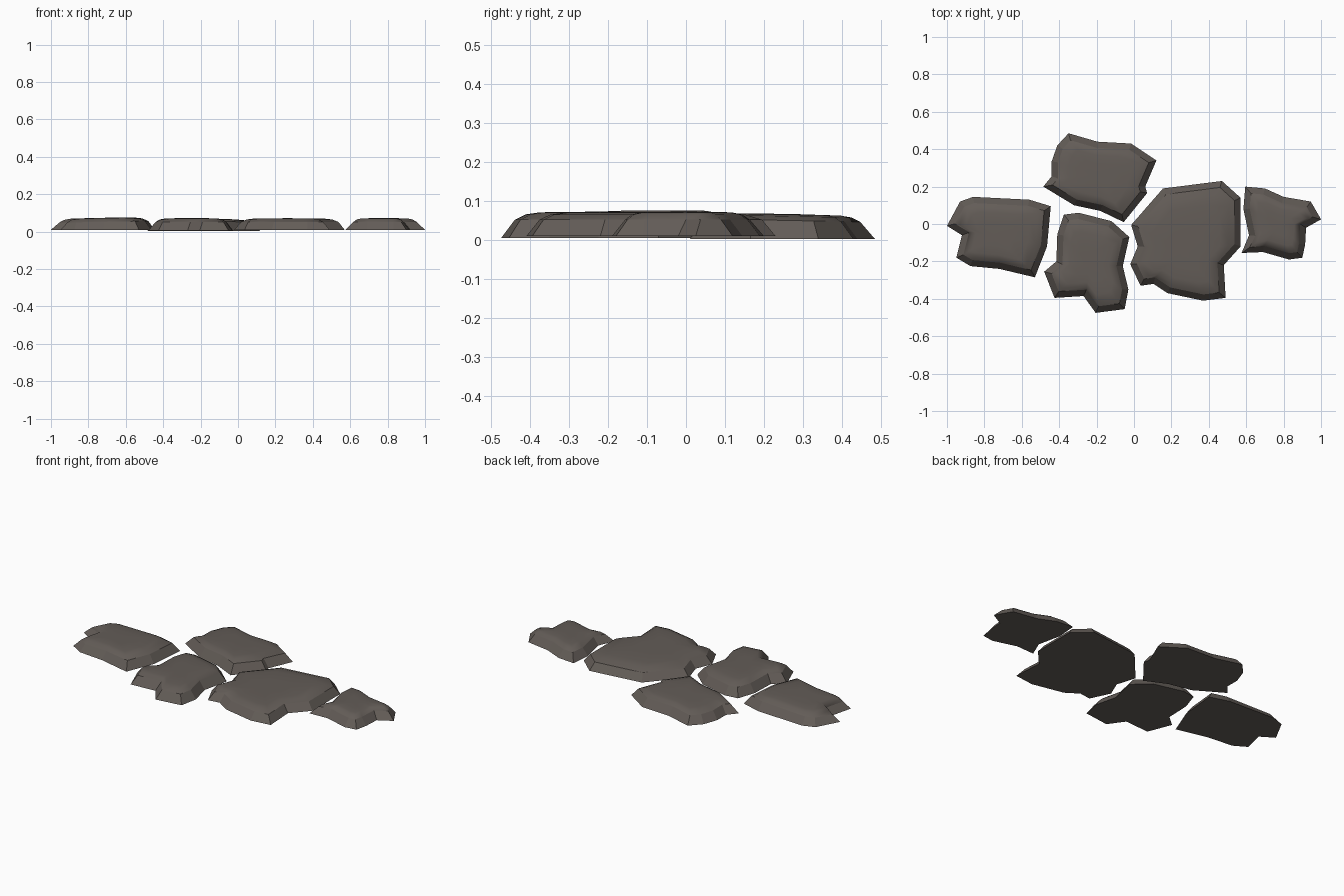
import bpy, bmesh
from mathutils import Vector

if "Cube" in bpy.data.objects:
    bpy.data.objects.remove(bpy.data.objects["Cube"])

stone = bpy.data.materials.new("warm_grey_stone")
stone.diffuse_color = (0.125, 0.108, 0.096, 1)
stone.use_nodes = True
stone.node_tree.nodes["Principled BSDF"].inputs["Base Color"].default_value = stone.diffuse_color


def inset(pts, d):
    """Mitred inward offset of a counter-clockwise outline."""
    out = []
    n = len(pts)
    for i, p in enumerate(pts):
        a = (p - pts[i - 1]).normalized()
        b = (pts[(i + 1) % n] - p).normalized()
        na, nb = Vector((-a.y, a.x)), Vector((-b.y, b.x))
        m = (na + nb).normalized()
        out.append(p + m * d / max(m.dot(na), 0.65))
    return out


def paving_stone(name, outline, base=0.01, rim=0.052, top=0.071, tilt=(0, 0)):
    pts = [Vector(p) for p in reversed(outline)]
    c = sum(pts, Vector((0, 0))) / len(pts)
    edge = inset(pts, 0.033)

    bm = bmesh.new()

    def ring(points, z, t=1):
        return [bm.verts.new((p.x, p.y, z + t * (tilt[0] * (p.x - c.x) + tilt[1] * (p.y - c.y))))
                for p in points]

    # base outline, worn rim, then shrinking rings forming the gently domed top
    rings = [ring(pts, base, 0), ring(edge, rim)]
    for s, k in ((0.88, 0.68), (0.72, 0.95), (0.4, 1.0)):
        rings.append(ring([c + (p - c) * s for p in edge], rim + (top - rim) * k))
    centre = ring([c], top + 0.001)[0]

    n = len(pts)
    bm.faces.new(rings[0][::-1])
    for r, (lo, hi) in enumerate(zip(rings, rings[1:])):
        for i in range(n):
            j = (i + 1) % n
            f = bm.faces.new((lo[i], lo[j], hi[j], hi[i]))
            f.smooth = r > 0
    for i in range(n):
        bm.faces.new((rings[-1][i], rings[-1][(i + 1) % n], centre)).smooth = True
    # crisp edge between wall and top
    for i in range(n):
        bm.edges.get((rings[1][i], rings[1][(i + 1) % n])).smooth = False

    me = bpy.data.meshes.new(name)
    bm.to_mesh(me)
    bm.free()
    me.materials.append(stone)
    ob = bpy.data.objects.new(name, me)
    bpy.context.collection.objects.link(ob)


paving_stone("left_stone", [
    (-1, -.01), (-.93, .12), (-.86, .145), (-.56, .13), (-.445, .095), (-.465, -.12),
    (-.53, -.285), (-.72, -.24), (-.875, -.225), (-.95, -.18), (-.92, -.06)],
    top=0.073, tilt=(0.02, 0))

paving_stone("back_stone", [
    (-.35, .485), (-.195, .44), (-.015, .43), (.12, .34), (.06, .2), (.07, .165),
    (-.055, .01), (-.18, .07), (-.32, .1), (-.485, .2), (-.44, .255), (-.44, .335),
    (-.41, .42)], base=0.003, rim=0.05, top=0.066, tilt=(0, -0.02))

paving_stone("front_stone", [
    (-.375, .05), (-.295, .06), (-.12, .015), (-.025, -.07), (-.06, -.225), (-.03, -.35),
    (-.05, -.455), (-.205, -.475), (-.27, -.385), (-.425, -.395), (-.48, -.255),
    (-.415, -.2), (-.41, -.055)], base=0.005, top=0.072)

paving_stone("large_stone", [
    (-.015, -.005), (.155, .19), (.47, .23), (.57, .14), (.57, -.12), (.48, -.22),
    (.49, -.395), (.37, -.41), (.18, -.37), (.105, -.32), (.035, -.33), (-.02, -.215),
    (.02, -.12)], top=0.071)

paving_stone("right_stone", [
    (.595, .2), (.7, .19), (.8, .145), (.945, .12), (1, .025), (.92, -.02), (.915, -.11),
    (.9, -.18), (.83, -.19), (.69, -.15), (.575, -.155), (.615, -.06), (.585, .08)],
    top=0.072)
